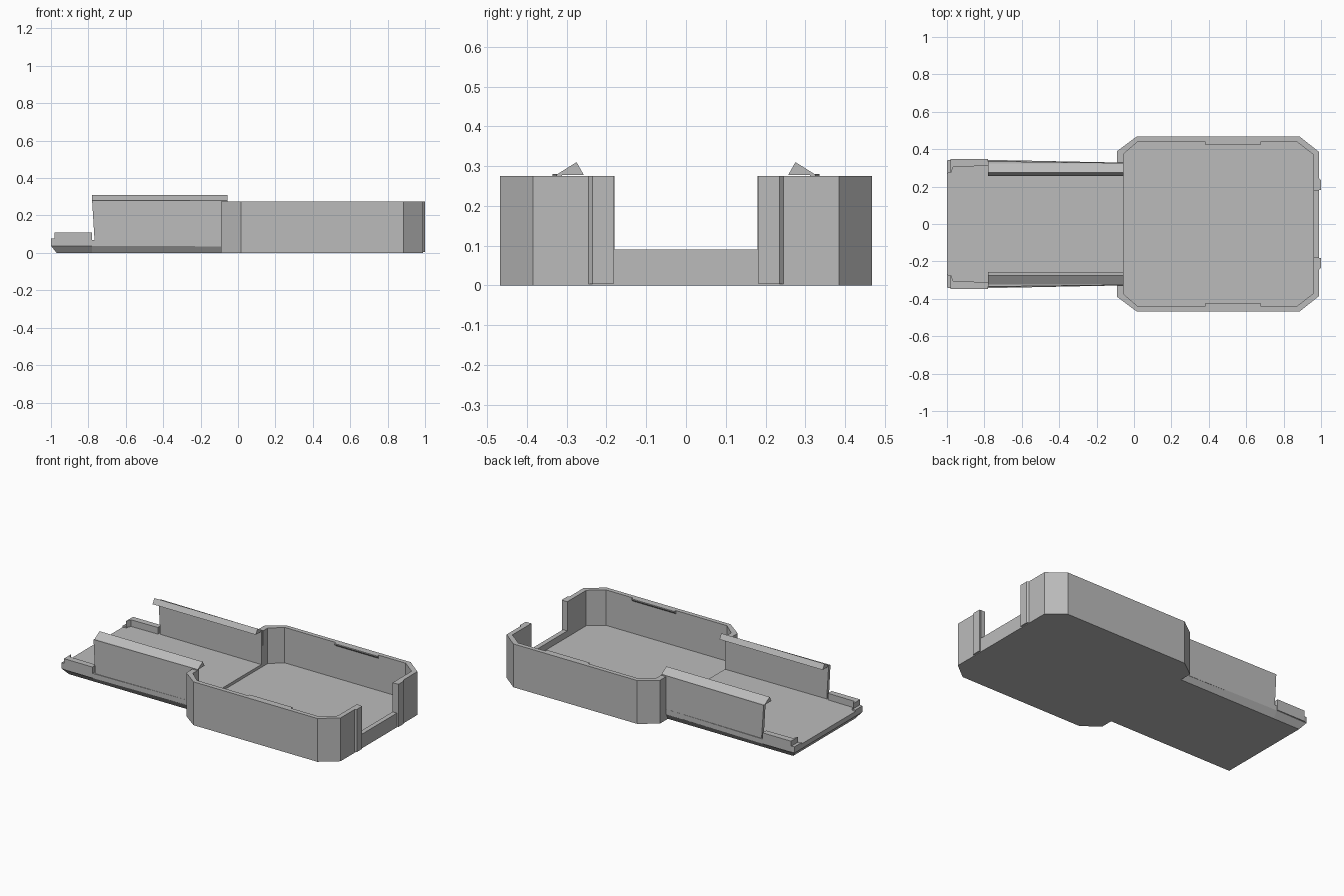
import bpy, bmesh

cube = bpy.data.objects.get("Cube")
if cube:
    bpy.data.objects.remove(cube, do_unlink=True)

GREY = (0.5, 0.5, 0.5, 1)
mat = bpy.data.materials.new("plain grey")
mat.use_nodes = True
mat.diffuse_color = GREY
mat.node_tree.nodes["Principled BSDF"].inputs["Base Color"].default_value = GREY


def loft(name, rings, mirror=False):
    """Closed solid through matching rings of points, optionally mirrored in y."""
    bm = bmesh.new()
    loops = [[bm.verts.new(p) for p in ring] for ring in rings]
    n = len(loops[0])
    for a, b in zip(loops, loops[1:]):
        for i in range(n):
            j = (i + 1) % n
            bm.faces.new((a[i], a[j], b[j], b[i]))
    bm.faces.new(loops[0])
    bm.faces.new(loops[-1])
    bmesh.ops.recalc_face_normals(bm, faces=bm.faces)
    mesh = bpy.data.meshes.new(name)
    bm.to_mesh(mesh)
    bm.free()
    mesh.materials.append(mat)
    obj = bpy.data.objects.new(name, mesh)
    bpy.context.collection.objects.link(obj)
    if mirror:
        mod = obj.modifiers.new("Mirror", "MIRROR")
        mod.use_axis = (False, True, False)
        mod.use_mirror_merge = False
    return obj


def flat(outline, z):
    return [(x, y, z) for x, y in outline]


def prism(name, outline, low, high, mirror=False):
    return loft(name, [flat(outline, low), flat(outline, high)], mirror)


def across(profile, x):
    return [(x, y, z) for y, z in profile]


def both_sides(half):
    return half + [(x, -y) for x, y in reversed(half)]


# Wide tray: floor, side walls and low end sill
outer = [(-0.09, 0.33), (-0.09, 0.39), (0.015, 0.468), (0.885, 0.468), (0.99, 0.385)]
inner = [(0.96, 0.37), (0.87, 0.44), (0.02, 0.44), (-0.055, 0.375), (-0.055, 0.33)]
prism("wide_floor", both_sides(outer), 0, 0.05)
prism("wide_walls", outer + [(0.99, 0.18), (0.96, 0.18)] + inner, 0.02, 0.275, True)
prism("end_sill", both_sides([(0.96, 0.185), (0.99, 0.185)]), 0.005, 0.09)
prism("end_post", [(0.963, 0.182), (1, 0.182), (1, 0.235), (0.985, 0.25), (0.963, 0.25)],
      0.004, 0.275, True)

# Small catches inside the long walls
catch = [(0.445, 0.275), (0.425, 0.275), (0.425, 0.268), (0.445, 0.25)]
loft("wall_catch", [across(catch, 0.38), across(catch, 0.68)], True)

# Narrow tongue with bevelled underside
base = both_sides([(-0.97, 0.31), (-0.78, 0.31), (-0.055, 0.31)])
rim = both_sides([(-1, 0.34), (-0.78, 0.343), (-0.055, 0.328)])
loft("narrow_floor", [flat(base, 0), flat(rim, 0.038), flat(rim, 0.068)])

# Low rails and corner lips at the narrow end
prism("end_rail", [(-0.98, 0.275), (-0.98, 0.347), (-0.78, 0.347), (-0.78, 0.31), (-0.965, 0.307)],
      0.04, 0.11, True)
prism("corner_lip", [(-1, 0.27), (-1, 0.34), (-0.975, 0.345), (-0.975, 0.275)],
      0.04, 0.077, True)

# Tall side fins, slightly tapered, with overhanging ridges
fin_low = [(-0.765, 0.316), (-0.765, 0.338), (-0.055, 0.328), (-0.055, 0.312)]
fin_high = [(-0.78, 0.316), (-0.78, 0.335), (-0.055, 0.326), (-0.055, 0.312)]
loft("side_fin", [flat(fin_low, 0.035), flat(fin_high, 0.28)], True)
ridge = [(0.257, 0.278), (0.326, 0.278), (0.275, 0.31)]
loft("fin_ridge", [across(ridge, -0.78), across(ridge, -0.055)], True)
